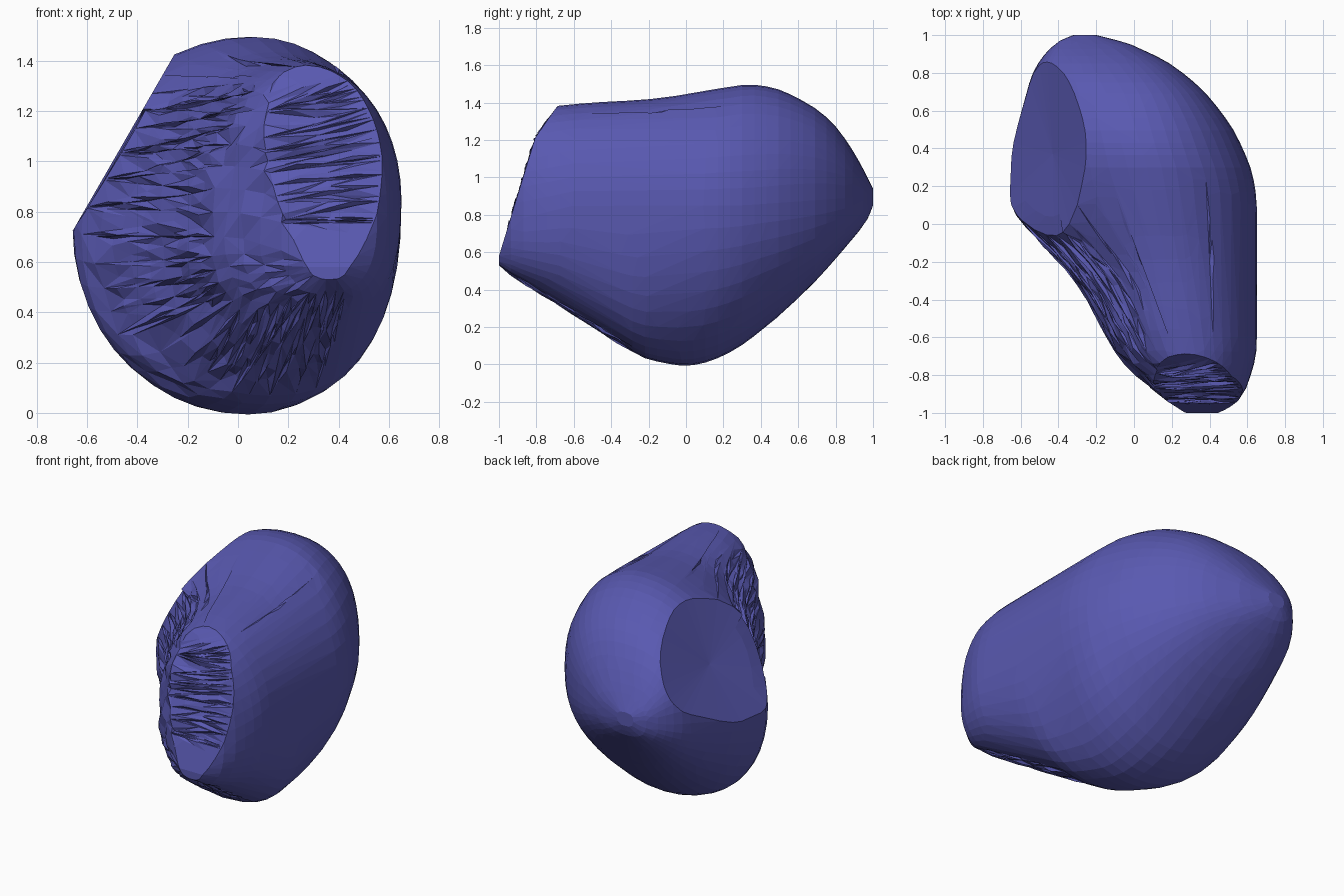
import bpy, bmesh, math, random
from mathutils import Vector

if "Cube" in bpy.data.objects:
    bpy.data.objects.remove(bpy.data.objects["Cube"])

random.seed(4)

# Silhouette profiles along y: (y, value)
LEFT = [(-1, .27), (-.9, .12), (-.8, 0), (-.7, -.1), (-.5, -.2), (-.32, -.28), (-.2, -.41),
        (0, -.61), (.1, -.66), (.4, -.65), (.8, -.54), (.9, -.48), (.97, -.4), (1, -.32)]
RIGHT = [(-1, .47), (-.92, .58), (-.7, .65), (.15, .65), (.3, .62), (.5, .53), (.7, .38),
         (.85, .2), (.95, 0), (1, -.2)]
TOP = [(-1, 1.3), (-.7, 1.385), (-.5, 1.4), (-.15, 1.41),
       (.2, 1.48), (.33, 1.505), (.5, 1.475), (.7, 1.37), (.8, 1.28), (.9, 1.14), (.97, 1.0), (1, .94)]
BOTTOM = [(-1, .53), (-.95, .48), (-.5, .24), (-.25, .035), (0, -.015), (.15, .02), (.3, .1),
          (.5, .26), (.7, .45), (.9, .68), (.97, .77), (1, .85)]
# Where each section touches its extremes
TOP_X = [(-1, .35), (-.7, .27), (-.3, .2), (.3, .07), (.7, -.05), (1, -.26)]
BOT_X = [(-1, .37), (-.5, .2), (0, .03), (.7, -.1), (1, -.26)]
LEFT_Z = [(-1, .62), (-.8, .7), (0, .7), (1, .9)]
RIGHT_Z = [(-1, .75), (-.6, .85), (.3, .85), (1, .9)]
# Roundness of the upper and lower half (below 1 is squarer)
TOP_P = [(-1, .9), (-.7, 1), (.4, 1), (.85, .8), (1, .8)]
BOT_P = [(-1, .8), (-.35, .8), (0, .98), (.4, .98), (.85, .8), (1, .8)]


def linear(profile, y):
    for (y0, a), (y1, b) in zip(profile, profile[1:]):
        if y <= y1:
            return a + (b - a) * (y - y0) / (y1 - y0)
    return profile[-1][1]


def at(profile, y):
    d = min(.06, (1 - abs(y)) * .6)
    return (linear(profile, y - d) + 2 * linear(profile, y) + linear(profile, y + d)) / 4


def section(y, n=44):
    l, r, t, b, tx, bx, lz, rz = (at(p, y) for p in
                                  (LEFT, RIGHT, TOP, BOTTOM, TOP_X, BOT_X, LEFT_Z, RIGHT_Z))
    pts = []
    for i in range(n):
        a = 2 * math.pi * i / n
        c, s = math.cos(a), math.sin(a)
        cx = tx if s >= 0 else bx
        cz = rz if c >= 0 else lz
        p = at(TOP_P if s >= 0 else BOT_P, y)
        x = cx + abs(c) ** p * ((r - cx) if c >= 0 else (l - cx))
        z = cz + abs(s) ** p * ((t - cz) if s >= 0 else (b - cz))
        pts.append((x, y, z))
    return pts


def break_off(bm, co, no):
    """Cut along a plane and close it; returns the new faces."""
    cut = bmesh.ops.bisect_plane(bm, geom=bm.verts[:] + bm.edges[:] + bm.faces[:],
                                 plane_co=co, plane_no=no, clear_outer=True)
    edges = [e for e in cut['geom_cut'] if isinstance(e, bmesh.types.BMEdge)]
    return bmesh.ops.holes_fill(bm, edges=edges, sides=0)['faces']


# Convex boulder body wrapped around the sections
bm = bmesh.new()
ys = [-1 + .065 * i for i in range(27)] + [.75, .8, .85, .89, .925, .95, .97, .985, 1]
for y in ys:
    for p in section(y):
        bm.verts.new(p)
bmesh.ops.convex_hull(bm, input=bm.verts[:])
bmesh.ops.delete(bm, geom=[v for v in bm.verts if not v.link_faces], context='VERTS')

# Flat breaks: front face, its upper chamfer, and the scooped upper left
break_off(bm, (0, -.81, 1.2), (0, -.956, .293))
break_off(bm, (0, -.7, 1.365), (0, -.82, .57))
scoop = break_off(bm, (-.645, .1, .745), (-.867, 0, .5))
bmesh.ops.recalc_face_normals(bm, faces=bm.faces)
bmesh.ops.poke(bm, faces=scoop, offset=-.03)
bmesh.ops.remove_doubles(bm, verts=bm.verts, dist=.004)
bmesh.ops.triangulate(bm, faces=bm.faces)

# Split the long facets so they can be dented
for _ in range(3):
    long_edges = [e for e in bm.edges if e.calc_length() > .16]
    bmesh.ops.subdivide_edges(bm, edges=long_edges, cuts=1)
    bmesh.ops.triangulate(bm, faces=bm.faces)
bmesh.ops.recalc_face_normals(bm, faces=bm.faces)
bm.normal_update()

# Shallow hollow and chips on the fractured front left, slight dip on top
for v in bm.verts:
    n = v.normal.copy()
    x, y, z = v.co
    if n.x < -.1 and n.y < -.2:
        v.co += Vector((.8, .6, 0)) * .055 * math.exp(-((y + .33) / .25) ** 2) * min(1, z / .5)
    if n.y < -.35 and n.x < .3 and -.95 < y < 0 and .08 < z < 1.3:
        v.co += n * random.uniform(-.02, .008)
    if n.z > .8:
        v.co.z -= .022 * math.exp(-((y + .15) / .3) ** 2)

mesh = bpy.data.meshes.new("boulder")
bm.to_mesh(mesh)
bm.free()
boulder = bpy.data.objects.new("boulder", mesh)
bpy.context.collection.objects.link(boulder)

# Irregular triangle facets
dec = boulder.modifiers.new("facets", 'DECIMATE')
dec.ratio = .6

mat = bpy.data.materials.new("blue_stone")
mat.diffuse_color = (.1, .1, .44, 1)
mat.use_nodes = True
mat.node_tree.nodes["Principled BSDF"].inputs["Base Color"].default_value = mat.diffuse_color
mesh.materials.append(mat)
